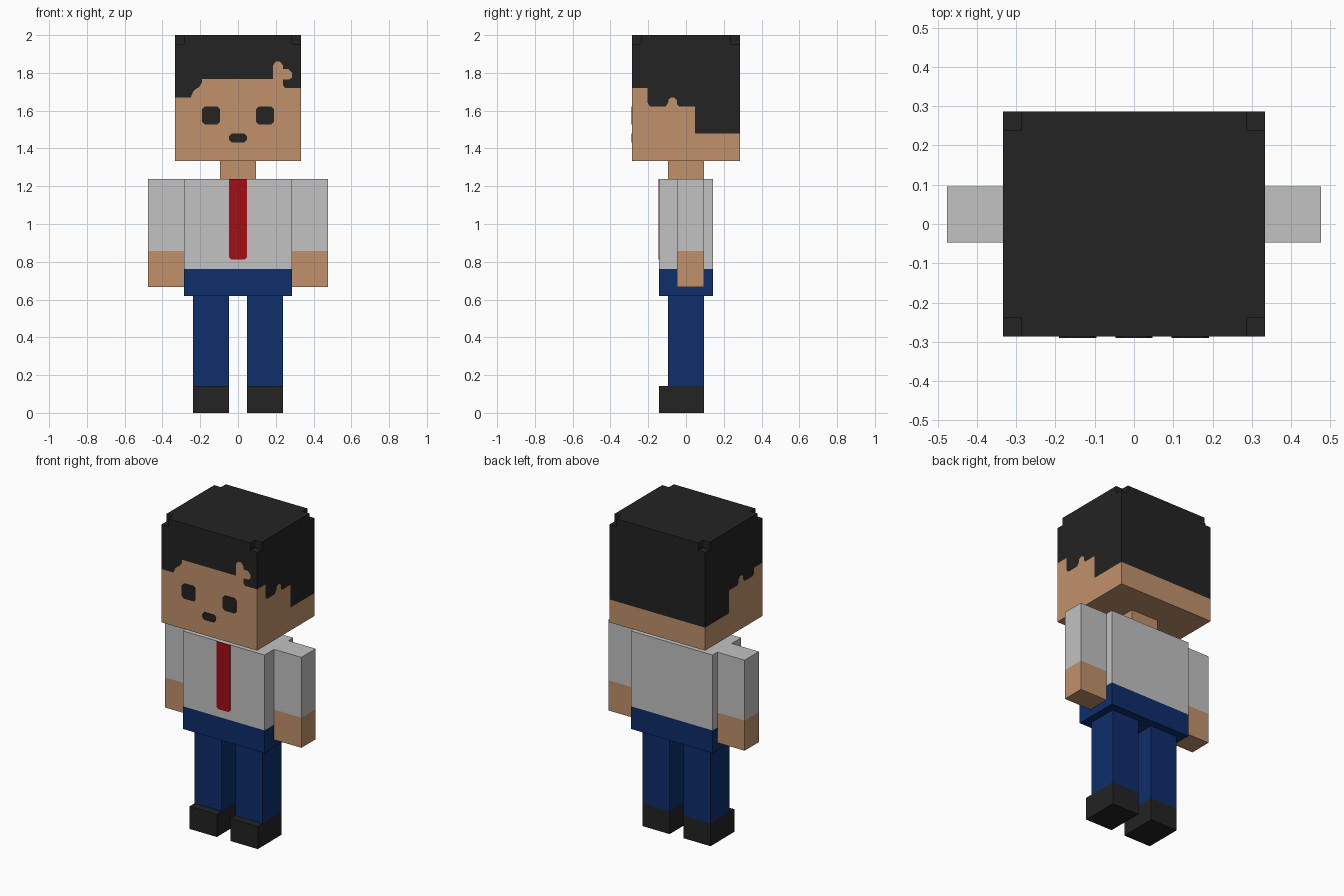
import bpy, bmesh

if "Cube" in bpy.data.objects:
    bpy.data.objects.remove(bpy.data.objects["Cube"], do_unlink=True)

U = 1 / 21  # one block unit


def material(name, rgb):
    """Flat material from an sRGB 0-255 colour."""
    lin = [((c / 255 + 0.055) / 1.055) ** 2.4 if c > 10 else c / 255 / 12.92 for c in rgb]
    m = bpy.data.materials.new(name)
    m.use_nodes = True
    m.diffuse_color = (*lin, 1)
    m.node_tree.nodes["Principled BSDF"].inputs["Base Color"].default_value = (*lin, 1)
    return m


SKIN = material("skin", (193, 145, 107))
BLACK = material("black", (35, 35, 35))
WHITE = material("shirt_white", (194, 194, 194))
RED = material("tie_red", (164, 15, 20))
BLUE = material("trouser_blue", (13, 46, 107))


def finish(name, bm, *mats):
    bmesh.ops.remove_doubles(bm, verts=bm.verts, dist=1e-5)
    bmesh.ops.recalc_face_normals(bm, faces=bm.faces)
    mesh = bpy.data.meshes.new(name)
    bm.to_mesh(mesh)
    bm.free()
    for m in mats:
        mesh.materials.append(m)
    ob = bpy.data.objects.new(name, mesh)
    bpy.context.collection.objects.link(ob)
    return ob


def box(name, x, y, z, mat):
    """Box from (min, max) ranges in block units."""
    bm = bmesh.new()
    bmesh.ops.create_cube(bm, size=1)
    for v in bm.verts:
        v.co = [r[0 if c < 0 else 1] * U for c, r in zip(v.co, (x, y, z))]
    return finish(name, bm, mat)


def prism(name, outline, offset, mat):
    """Extrude a closed outline of 3D points by an offset vector."""
    bm = bmesh.new()
    face = bm.faces.new([bm.verts.new(p) for p in outline])
    top = bmesh.ops.extrude_face_region(bm, geom=[face])["geom"]
    bmesh.ops.translate(bm, vec=offset, verts=[g for g in top if isinstance(g, bmesh.types.BMVert)])
    return finish(name, bm, mat)


def front_plate(name, x0, x1, z0, z1, y, mat, cut, cut_top=True):
    """Thin plate on a front face, with clipped corners."""
    t = cut if cut_top else 0
    pts = [(x0 + cut, z0), (x1 - cut, z0), (x1, z0 + cut), (x1, z1 - t)]
    pts += [(x1 - t, z1), (x0 + t, z1)] if t else [(x0, z1)]
    pts += [(x0, z1 - t)] if t else []
    pts += [(x0, z0 + cut)]
    return prism(name, [(x, y, z) for x, z in pts], (0, -0.004, 0), mat)


# Body
box("shirt", (-6, 6), (-3, 3), (16, 26), WHITE)
box("hips", (-6, 6), (-3, 3), (13, 16), BLUE)
box("neck", (-2, 2), (-2, 2), (26, 28), SKIN)
front_plate("tie", -U, U, 0.812, 26 * U, -3 * U, RED, 0.012, cut_top=False)

# Limbs on both sides
for side, s in (("left", 1), ("right", -1)):
    def span(a, b):
        return tuple(sorted((a * s, b * s)))
    box(side + "_sleeve", span(6, 10), (-1, 2), (18, 26), WHITE)
    box(side + "_hand", span(6, 10), (-1, 2), (14, 18), SKIN)
    box(side + "_leg", span(1, 5), (-2, 2), (3, 13), BLUE)
    box(side + "_shoe", span(1, 5), (-3, 2), (0, 3), BLACK)

# Head: each wall is split into hair and skin along a hairline
HX, HY, Z0, Z1 = 7 * U, 6 * U, 28 * U, 41 * U
fringe = [(-HX, 1.67), (-0.25, 1.67), (-0.238, 1.70), (-0.222, 1.715), (-0.206, 1.725),
          (-0.19, 1.75), (-0.19, 1.767), (0.186, 1.767), (0.186, 1.84), (0.2, 1.86),
          (0.222, 1.86), (0.238, 1.84), (0.238, 1.82), (0.268, 1.82), (0.286, 1.80),
          (0.286, 1.775), (0.27, 1.765), (0.238, 1.765), (0.238, 1.735), (0.25, 1.72),
          (HX, 1.72)]


def sideburn(front):
    return [(-HY, front), (-0.203, front), (-0.203, 1.64), (-0.19, 1.622), (-0.108, 1.622),
            (-0.095, 1.64), (-0.092, 1.66), (-0.08, 1.67), (-0.062, 1.67), (-0.048, 1.655),
            (-0.048, 1.635), (-0.036, 1.622), (U, 1.622), (U, 1.478), (HY, 1.478)]


walls = [(fringe, lambda u, z: (u, -HY, z)),
         ([(-HX, 1.478), (HX, 1.478)], lambda u, z: (u, HY, z)),
         (sideburn(1.72), lambda u, z: (HX, u, z)),
         (sideburn(1.67), lambda u, z: (-HX, u, z))]
bm = bmesh.new()
for line, place in walls:
    for index, z in ((0, Z0), (1, Z1)):
        loop = line + [(line[-1][0], z), (line[0][0], z)]
        bm.faces.new([bm.verts.new(place(*p)) for p in loop]).material_index = index
for index, z in ((0, Z0), (1, Z1)):
    corners = [(-HX, -HY, z), (HX, -HY, z), (HX, HY, z), (-HX, HY, z)]
    bm.faces.new([bm.verts.new(p) for p in corners]).material_index = index
finish("head", bm, SKIN, BLACK)

# Top layer of hair with its four corner blocks missing
cap = []
for sx, sy in ((-1, -1), (1, -1), (1, 1), (-1, 1)):
    notch = [(sx * HX, sy * (HY - U)), (sx * (HX - U), sy * (HY - U)), (sx * (HX - U), sy * HY)]
    cap += notch if sx == sy else notch[::-1]
prism("hair_top", [(x, y, Z1) for x, y in cap], (0, 0, U), BLACK)

# Face
for side, x in (("left", 3 * U), ("right", -3 * U)):
    front_plate(side + "_eye", x - U, x + U, 1.527, 1.622, -HY, BLACK, 0.014)
front_plate("mouth", -U, U, 1.431, 1.479, -HY, BLACK, 0.014)
